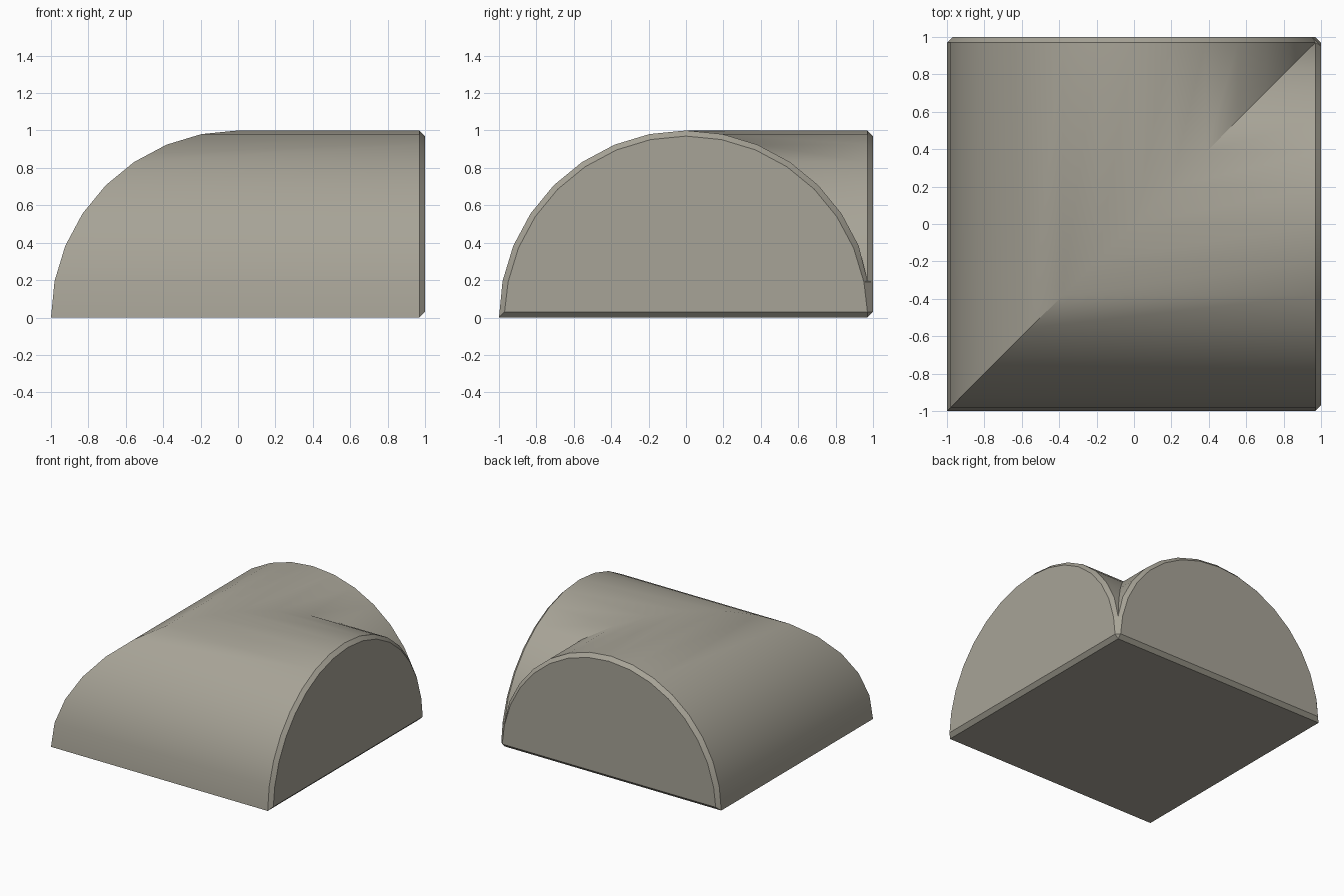
import bpy, bmesh, math

if "Cube" in bpy.data.objects:
    bpy.data.objects.remove(bpy.data.objects["Cube"])

N = 16        # facets across each half-round barrel
C = 0.03      # chamfer on the open ends
E = 1 - C

stone = bpy.data.materials.new("warm_grey")
stone.diffuse_color = (0.39, 0.37, 0.31, 1)
stone.use_nodes = True
stone.node_tree.nodes["Principled BSDF"].inputs["Base Color"].default_value = stone.diffuse_color

bm = bmesh.new()
cache = {}


def vert(p):
    key = tuple(round(c, 5) for c in p)
    if key not in cache:
        cache[key] = bm.verts.new(p)
    return cache[key]


def face(*pts):
    vs = list(dict.fromkeys(vert(p) for p in pts))
    if len(vs) > 2:
        bm.faces.new(vs)


def swap(p):
    return (p[1], p[0], p[2])


# Half-round profile: mitre line, start of end chamfer, inset end cap
profile = [(-math.cos(math.pi * i / N), math.sin(math.pi * i / N)) for i in range(N + 1)]
mitre = [(min(y, E), min(y, E), z) for y, z in profile]
rim = [(E, min(y, E), z) for y, z in profile]
cap = [(1, E * y, max(E * z, C)) for y, z in profile]

# Two barrels mirrored across the diagonal
for f in (lambda p: p, swap):
    m, r, c = ([f(p) for p in ring] for ring in (mitre, rim, cap))
    for i in range(N - 1):
        face(m[i], r[i], r[i + 1], m[i + 1])      # curved top
        face(r[i], c[i], c[i + 1], r[i + 1])      # end chamfer
    face(*c)                                      # end cap
    face(r[0], r[N], c[N], c[0])                  # chamfer under the end

# Narrow strip in the inner corner, where both end caps meet
a, b = cap, [swap(p) for p in cap]
face(mitre[N - 1], a[N - 1], b[N - 1])
face(a[N - 1], a[N], b[N], b[N - 1])
face(a[N], mitre[N], b[N])

# Flat base
face(mitre[0], rim[0], mitre[N], swap(rim[0]))

bmesh.ops.recalc_face_normals(bm, faces=bm.faces)
me = bpy.data.meshes.new("corner_barrel")
bm.to_mesh(me)
bm.free()
me.materials.append(stone)
me.shade_smooth()
me.set_sharp_from_angle(angle=math.radians(30))
ob = bpy.data.objects.new("corner_barrel", me)
bpy.context.collection.objects.link(ob)
